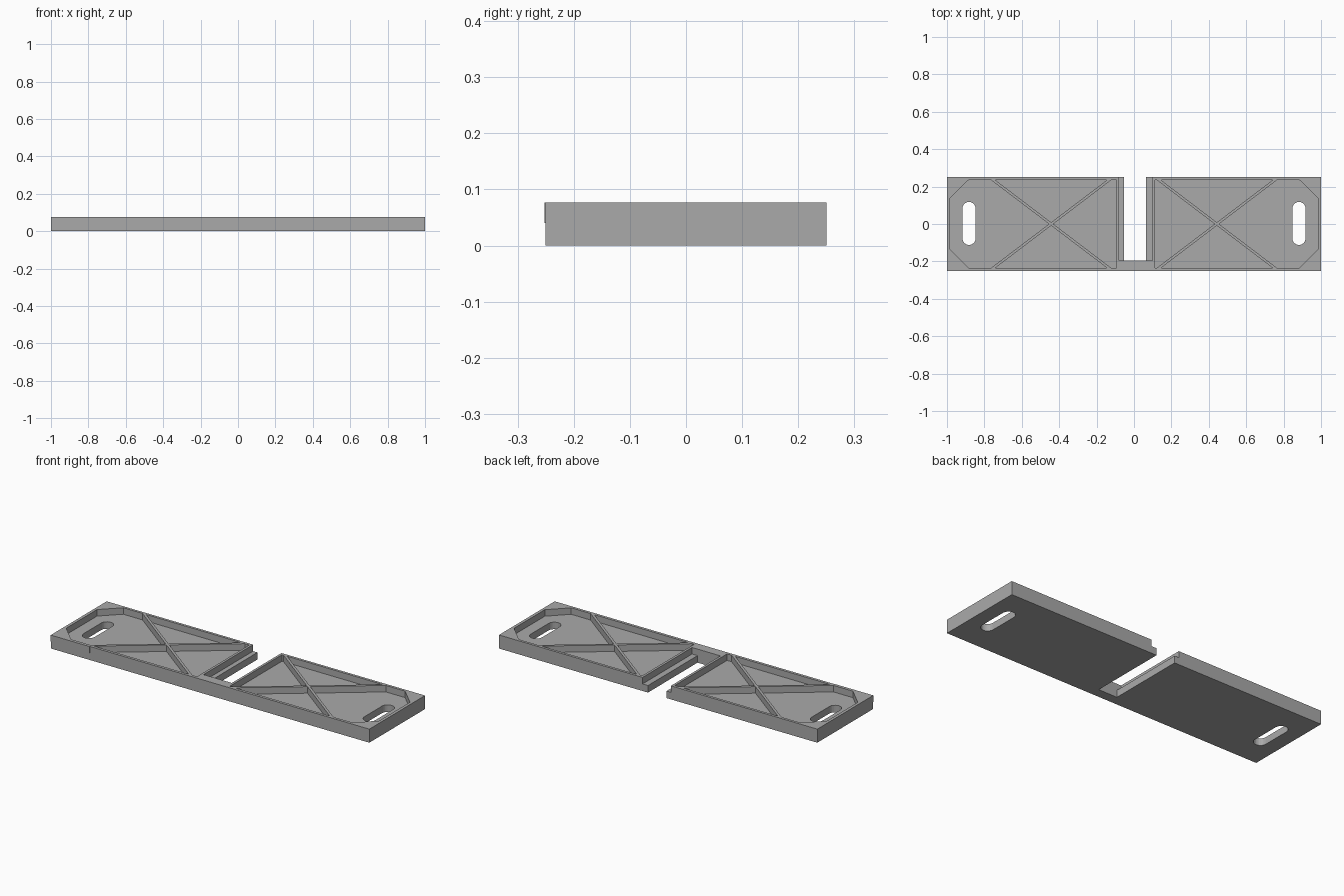
import bpy, bmesh, math
from mathutils import Vector

H, MID = 0.077, 0.04      # full height, and height of pocket floor and ledge
TOP = 0.12                # cutters reach above the body

if "Cube" in bpy.data.objects:
    bpy.data.objects.remove(bpy.data.objects["Cube"], do_unlink=True)

grey = bpy.data.materials.new("plain grey")
grey.use_nodes = True
grey.diffuse_color = (0.4, 0.4, 0.4, 1)
grey.node_tree.nodes["Principled BSDF"].inputs["Base Color"].default_value = (0.4, 0.4, 0.4, 1)


def prism(name, outline, z0, z1):
    """Extrude a flat outline between two heights."""
    bm = bmesh.new()
    face = bm.faces.new([bm.verts.new((x, y, z0)) for x, y in outline])
    new = bmesh.ops.extrude_face_region(bm, geom=[face])["geom"]
    bmesh.ops.translate(bm, vec=(0, 0, z1 - z0),
                        verts=[v for v in new if isinstance(v, bmesh.types.BMVert)])
    bmesh.ops.recalc_face_normals(bm, faces=bm.faces)
    mesh = bpy.data.meshes.new(name)
    bm.to_mesh(mesh)
    bm.free()
    mesh.materials.append(grey)
    obj = bpy.data.objects.new(name, mesh)
    bpy.context.collection.objects.link(obj)
    return obj


def rect(x0, x1, y0, y1):
    return [(x0, y0), (x1, y0), (x1, y1), (x0, y1)]


def cut(target, cutter):
    """Subtract the cutter and hide it from view."""
    mod = target.modifiers.new(cutter.name, 'BOOLEAN')
    mod.operation = 'DIFFERENCE'
    mod.solver = 'EXACT'
    mod.object = cutter
    cutter.hide_render = True
    cutter.hide_viewport = True
    cutter.hide_set(True)


def bar(a, b, width):
    """Outline of a straight bar between two points."""
    a, b = Vector(a), Vector(b)
    d = (b - a).normalized()
    n = Vector((-d.y, d.x)) * width / 2
    return [tuple(p) for p in (a - n, b - n, b + n, a + n)]


def slot(cx, cy, r, half):
    """Outline of a long hole with round ends."""
    pts = []
    for end, start in ((1, 0), (-1, math.pi)):
        for i in range(13):
            a = start + math.pi * i / 12
            pts.append((cx + r * math.cos(a), cy + end * (half - r) + r * math.sin(a)))
    return pts


# Body with a stepped opening at the back
body = prism("mounting_plate", rect(-1, 1, -0.25, 0.25), 0, H)
cut(body, prism("opening_cutter", rect(-0.053, 0.064, -0.195, 0.4), -0.1, TOP))
cut(body, prism("ledge_cutter", rect(-0.08, 0.098, -0.195, 0.4), MID, TOP))

# Pockets with crossed ribs left standing, and a long hole at each end
for side, s, inner in (("right", -1, 0.094), ("left", 1, 0.112)):
    outline = [(inner, -0.234), (0.885, -0.234), (0.983, -0.137),
               (0.983, 0.139), (0.885, 0.235), (inner, 0.235)]
    pocket = prism(side + "_pocket_cutter", [(s * x, y) for x, y in outline], MID, TOP)
    for lean in (-1, 1):
        run, rise = 0.31 * 1.3, 0.235 * 1.3
        ends = [(s * 0.443 + k * run, k * lean * rise) for k in (-1, 1)]
        rib = prism(side + "_rib_cutter", bar(*ends, 0.014), 0, 0.2)
        cut(pocket, rib)
    cut(body, pocket)
    cut(body, prism(side + "_hole_cutter", slot(s * 0.882, 0.003, 0.035, 0.115), -0.1, TOP))

# Slightly raised strip on the front
prism("front_strip", rect(-1, -0.755, -0.252, -0.249), MID, H)

# Bake the cuts, then remove the cutters
bpy.context.view_layer.update()
baked = bpy.data.meshes.new_from_object(
    body.evaluated_get(bpy.context.evaluated_depsgraph_get()))
body.modifiers.clear()
body.data = baked
for obj in list(bpy.data.objects):
    if "_cutter" in obj.name:
        bpy.data.objects.remove(obj, do_unlink=True)
